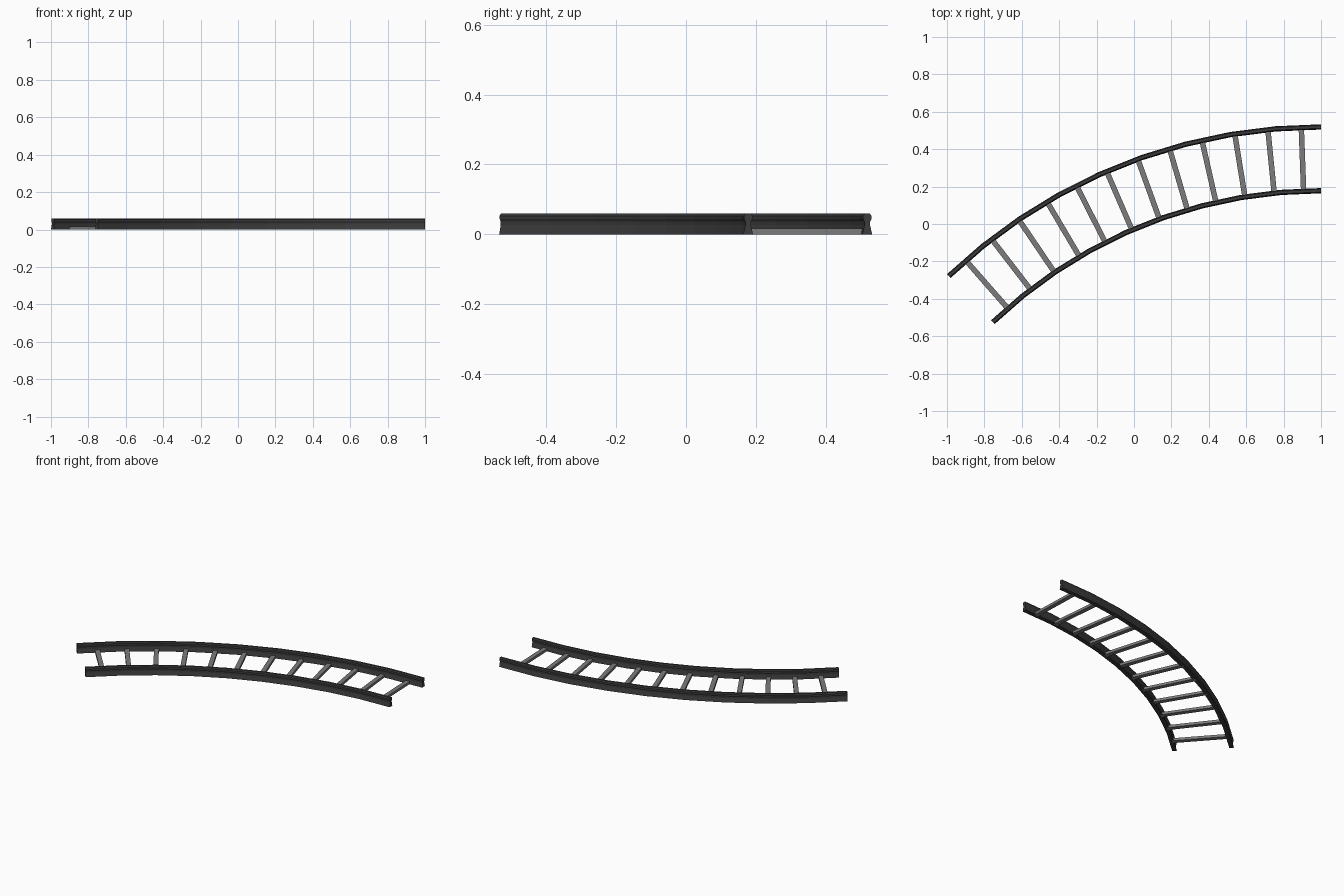
import bpy, bmesh
from math import sin, cos, radians

cube = bpy.data.objects.get("Cube")
if cube:
    bpy.data.objects.remove(cube, do_unlink=True)


def material(name, grey):
    mat = bpy.data.materials.new(name)
    mat.use_nodes = True
    colour = (grey, grey, grey, 1)
    mat.diffuse_color = colour
    mat.node_tree.nodes["Principled BSDF"].inputs["Base Color"].default_value = colour
    return mat


dark_steel = material("dark steel", 0.045)
grey_tie = material("grey tie", 0.2)

# Shared arc: centre, sweep and the two rail radii
CENTRE_X, CENTRE_Y = 1.0, -2.364
SWEEP = radians(43.65)
OUTER, INNER = 2.883, 2.542
SEGMENTS = 9
TIES = 12


def polar(radius, angle, z):
    return (CENTRE_X - radius * sin(angle), CENTRE_Y + radius * cos(angle), z)


def make_object(name, bm, mat):
    bmesh.ops.recalc_face_normals(bm, faces=bm.faces)
    mesh = bpy.data.meshes.new(name)
    bm.to_mesh(mesh)
    bm.free()
    mesh.materials.append(mat)
    obj = bpy.data.objects.new(name, mesh)
    bpy.context.collection.objects.link(obj)


# Rail cross-section: wide foot, narrow web, bevelled head
half = [(0.014, 0), (0.008, 0.026), (0.008, 0.036), (0.012, 0.044), (0.012, 0.053), (0.007, 0.06)]
profile = half + [(-w, z) for w, z in reversed(half)]


def rail(name, radius):
    bm = bmesh.new()
    rings = []
    for i in range(SEGMENTS + 1):
        angle = SWEEP * i / SEGMENTS
        rings.append([bm.verts.new(polar(radius + w, angle, z)) for w, z in profile])
    count = len(profile)
    for a, b in zip(rings, rings[1:]):
        for j in range(count):
            k = (j + 1) % count
            bm.faces.new((a[j], a[k], b[k], b[j]))
    bm.faces.new(rings[0])
    bm.faces.new(rings[-1])
    make_object(name, bm, dark_steel)


rail("outer_rail", OUTER)
rail("inner_rail", INNER)


# Cross ties spaced along the arc, ending inside the rails
def tie(name, angle, width=0.029, height=0.017):
    bm = bmesh.new()
    bmesh.ops.create_cube(bm, size=1)
    mid, length = (OUTER + INNER) / 2, OUTER - INNER
    for v in bm.verts:
        across, along = v.co.x * width, mid + v.co.y * length
        x, y, z = polar(along, angle, (v.co.z + 0.5) * height)
        v.co = (x + across * cos(angle), y + across * sin(angle), z)
    make_object(name, bm, grey_tie)


first, last = radians(2.1), radians(41.2)
for i in range(TIES):
    tie(f"cross_tie_{i + 1}", first + (last - first) * i / (TIES - 1))
